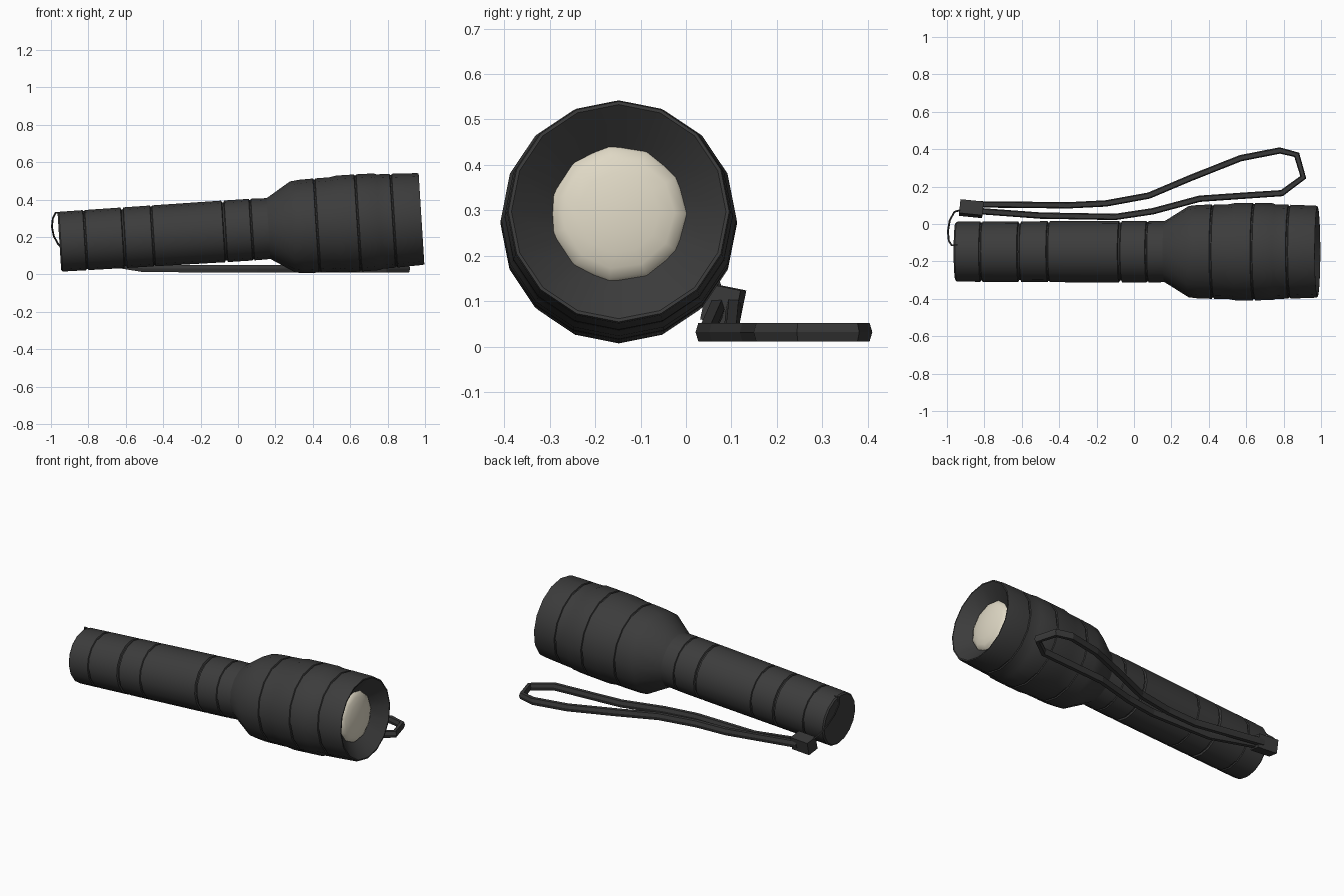
import bpy, bmesh, math
from mathutils import Vector, Matrix

if "Cube" in bpy.data.objects:
    bpy.data.objects.remove(bpy.data.objects["Cube"])

TILT = 0.063                                  # barrel rises toward the head
PLACE = Matrix.Translation((-0.955, -0.148, 0.175)) @ Matrix.Rotation(-TILT, 4, 'Y')


def material(name, rgb):
    m = bpy.data.materials.new(name)
    m.diffuse_color = (*rgb, 1)
    m.use_nodes = True
    m.node_tree.nodes["Principled BSDF"].inputs["Base Color"].default_value = m.diffuse_color
    return m


BLACK = material("matte black", (0.045, 0.045, 0.045))
STRAP = material("strap black", (0.04, 0.04, 0.04))
CREAM = material("lens cream", (0.74, 0.69, 0.56))


def finish(name, bm, mat, angle=None):
    bmesh.ops.recalc_face_normals(bm, faces=bm.faces)
    me = bpy.data.meshes.new(name)
    bm.to_mesh(me)
    bm.free()
    ob = bpy.data.objects.new(name, me)
    bpy.context.collection.objects.link(ob)
    me.materials.append(mat)
    if angle:
        bpy.ops.object.select_all(action='DESELECT')
        ob.select_set(True)
        bpy.context.view_layer.objects.active = ob
        bpy.ops.object.shade_smooth_by_angle(angle=math.radians(angle))
    return ob


def bridge(bm, rings, closed=False):
    n = len(rings[0])
    pairs = list(zip(rings, rings[1:])) + ([(rings[-1], rings[0])] if closed else [])
    for a, b in pairs:
        for i in range(n):
            j = (i + 1) % n
            bm.faces.new((a[i], a[j], b[j], b[i]))


def lathe(name, profile, sides, mat, angle, cap_start=True):
    """Spin (distance along barrel, radius) points around the barrel axis."""
    bm = bmesh.new()
    rings = []
    for t, r in profile:
        rings.append([bm.verts.new(PLACE @ Vector((
            t, r * math.cos(2 * math.pi * k / sides), r * math.sin(2 * math.pi * k / sides))))
            for k in range(sides)])
    bridge(bm, rings)
    if cap_start:
        bm.faces.new(rings[0])
    bm.faces.new(rings[-1])
    return finish(name, bm, mat, angle)


def sweep(name, path, section, mat, closed, angle=None):
    """Sweep a (sideways, up) section along a path."""
    bm = bmesh.new()
    pts = [Vector(p) for p in path]
    n = len(pts)
    rings = []
    for i, p in enumerate(pts):
        a = pts[(i - 1) % n] if closed or i else p
        b = pts[(i + 1) % n] if closed or i < n - 1 else p
        d = (b - a).normalized()
        side = d.cross(Vector((0, 0, 1))).normalized()
        up = side.cross(d)
        rings.append([bm.verts.new(p + side * u + up * v) for u, v in section])
    bridge(bm, rings, closed)
    if not closed:
        bm.faces.new(rings[0])
        bm.faces.new(rings[-1])
    return finish(name, bm, mat, angle)


def groove(t, r, w=0.006, d=0.006):
    return [(t - w, r), (t - w / 2, r - d), (t + w / 2, r - d), (t + w, r)]


# Tail cap, grip and head in one turned body, ending in the reflector cone
body = [(0, 0.152), (0.008, 0.16)]
body += groove(0.14, 0.161) + groove(0.345, 0.162, 0.008, 0.01)
body += groove(0.50, 0.163) + groove(0.885, 0.165, 0.008, 0.01)
body += groove(1.03, 0.165)
body += [(1.12, 0.163), (1.135, 0.172), (1.25, 0.244), (1.30, 0.25)]
body += groove(1.38, 0.252) + [(1.46, 0.253), (1.50, 0.26)]
body += groove(1.60, 0.26) + [(1.70, 0.259), (1.715, 0.253)]
body += groove(1.79, 0.251) + [(1.93, 0.246), (1.94, 0.243)]
body += [(1.94, 0.236), (1.865, 0.146)]
lathe("torch_body", body, 16, BLACK, 30)

# Domed lens at the bottom of the reflector
dome = [(1.864 + 0.04 * math.sin(a), 0.152 * math.cos(a))
        for a in (math.radians(d) for d in (0, 18, 36, 54, 72, 85))]
lathe("lens", dome, 11, CREAM, 60, cap_start=False)

# Wrist strap: a flat loop lying on the ground, lifted where it meets the toggle
flat = [(-0.84, 0.105), (-0.35, 0.10), (-0.15, 0.11), (0.08, 0.152), (0.30, 0.245),
        (0.57, 0.352), (0.78, 0.393), (0.87, 0.37), (0.905, 0.25), (0.79, 0.165),
        (0.61, 0.153), (0.35, 0.135), (0.10, 0.068), (-0.10, 0.038), (-0.50, 0.045),
        (-0.84, 0.07)]
path = [(x, y, 0.032 + 0.055 * max(0, (-x - 0.5) / 0.34)) for x, y in flat]
band = [(-0.017, 0), (-0.011, 0.02), (0.011, 0.02), (0.017, 0), (0.011, -0.02), (-0.011, -0.02)]
sweep("wrist_strap", path, band, STRAP, True)

# Toggle block that gathers the strap
bm = bmesh.new()
bmesh.ops.create_cube(bm, size=1, matrix=Matrix.Translation((-0.87, 0.082, 0.092))
                      @ Matrix.Rotation(-0.1, 4, 'Z') @ Matrix.Rotation(-0.2, 4, 'X')
                      @ Matrix.Diagonal((0.125, 0.075, 0.08, 1)))
finish("strap_toggle", bm, STRAP)

# Thin cord looping from the tail cap to the toggle
cord = [(-0.945, -0.115, 0.328), (-0.975, -0.113, 0.33), (-0.99, -0.09, 0.30),
        (-0.995, -0.04, 0.255), (-0.985, 0.02, 0.205), (-0.96, 0.065, 0.16), (-0.91, 0.08, 0.11)]
rnd = [(0.005 * math.cos(k * math.pi / 3), 0.005 * math.sin(k * math.pi / 3)) for k in range(6)]
sweep("tail_cord", cord, rnd, STRAP, False, 60)
